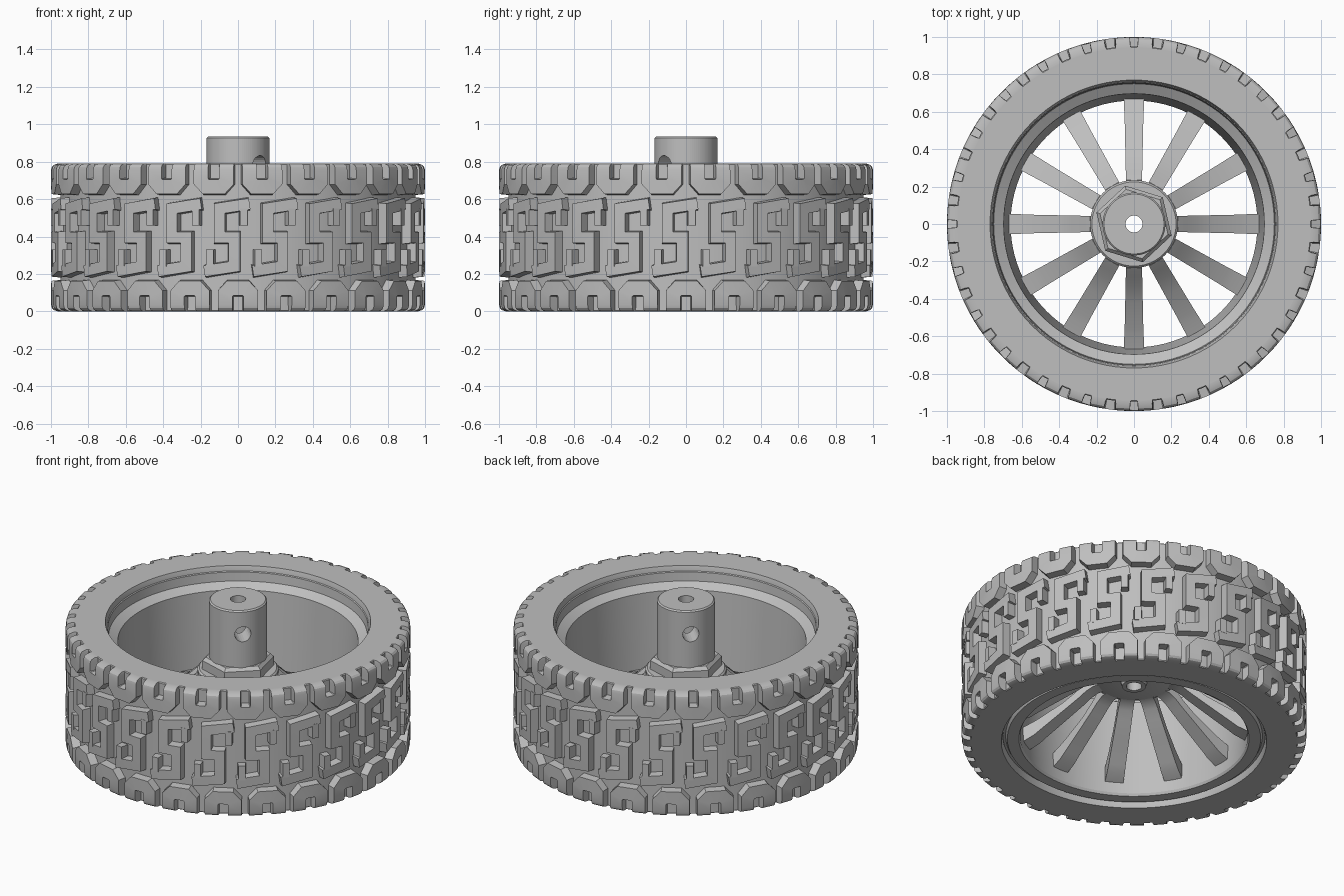
import bpy, bmesh
from math import sin, cos, tau, pi, radians, sqrt
from mathutils import Vector, Matrix

cube = bpy.data.objects.get("Cube")
if cube:
    bpy.data.objects.remove(cube, do_unlink=True)

grey = bpy.data.materials.new("plain grey")
grey.use_nodes = True
colour = (0.52, 0.52, 0.52, 1)
grey.diffuse_color = colour
grey.node_tree.nodes["Principled BSDF"].inputs["Base Color"].default_value = colour

H = 0.79        # tyre width
COUNT = 24      # tread repeats
PITCH = tau / COUNT
BASE = 0.95     # groove floor radius
ROUND = 0.035   # shoulder rounding


def finish(name, bm, angle=30):
    bmesh.ops.recalc_face_normals(bm, faces=bm.faces[:])
    me = bpy.data.meshes.new(name)
    bm.to_mesh(me)
    bm.free()
    me.materials.append(grey)
    ob = bpy.data.objects.new(name, me)
    bpy.context.collection.objects.link(ob)
    bpy.ops.object.select_all(action='DESELECT')
    ob.select_set(True)
    bpy.context.view_layer.objects.active = ob
    if angle:
        bpy.ops.object.shade_smooth_by_angle(angle=radians(angle))
    return ob


def skin(bm, rings, loop=False):
    """Join matching closed rings of points, capping the ends unless looped."""
    rows = [[bm.verts.new(p) for p in ring] for ring in rings]
    n = len(rows[0])
    pairs = list(zip(rows, rows[1:]))
    if loop:
        pairs.append((rows[-1], rows[0]))
    else:
        bm.faces.new(rows[0])
        bm.faces.new(rows[-1])
    for a, b in pairs:
        for i in range(n):
            j = (i + 1) % n
            bm.faces.new((a[i], a[j], b[j], b[i]))


def lathe(name, profile, sides=96, turn=0.0, angle=30):
    bm = bmesh.new()
    rings = []
    for k in range(sides):
        a = turn + tau * k / sides
        rings.append([(r * cos(a), r * sin(a), z) for r, z in profile])
    skin(bm, rings, loop=True)
    return finish(name, bm, angle)


def wrap(u, z, r):
    """Wrap a flat tread point around the tyre; u = 0 faces the front."""
    return (r * sin(u), -r * cos(u), z)


def tread_top(z):
    d = max(0.0, abs(z - H / 2) - H / 2 + ROUND)
    return 1.0 - ROUND + sqrt(max(0.0, ROUND ** 2 - d ** 2))


def tread_bar(bm, path, half, shift):
    """Raised bar with sloping walls along a flat path."""
    pts = [Vector(p) for p in path]
    rings = []
    for i, p in enumerate(pts):
        before = (p - pts[i - 1]).normalized() if i else None
        after = (pts[i + 1] - p).normalized() if i < len(pts) - 1 else None
        d1, d2 = before or after, after or before
        n1, n2 = Vector((-d1.y, d1.x)), Vector((-d2.y, d2.x))
        miter = (n1 + n2) / (1 + n1.dot(n2))
        ring = []
        for side, w, top in ((-1, half, False), (-1, half - .006, True),
                             (1, half - .006, True), (1, half, False)):
            q = p + miter * side * w
            z = min(max(q.y, 0.0), H)
            ring.append(wrap(q.x + shift, z, tread_top(z) if top else BASE - .01))
        rings.append(ring)
    skin(bm, rings)


# Tyre body under the tread
lathe("tyre_body", [(.76, .03), (.77, 0), (BASE - .005, 0), (BASE, .005), (BASE, H - .005),
                    (BASE - .005, H), (.77, H), (.76, H - .03)])

# Stepped centre blocks: a squared S whose arms carry a second leg
s_path = [(.112, .575), (-.05, .55), (-.05, .395), (.03, .395), (.03, .24), (-.132, .215)]
bm = bmesh.new()
for k in range(COUNT):
    shift = k * PITCH - .05
    tread_bar(bm, s_path, .036, shift)
    tread_bar(bm, [(.082, .55), (.082, .46)], .026, shift)
    tread_bar(bm, [(-.102, .24), (-.102, .33)], .026, shift)
finish("tread_centre_blocks", bm, 25)

# Shoulder blocks: U shapes open to each side wall
u_path = [(-.069, 0), (-.069, .008), (-.069, .018), (-.069, .035), (-.069, .095), (-.042, .124)]
u_path += [(-u, z) for u, z in reversed(u_path)]
for name, flip, offset in (("tread_lower_shoulder", False, 0),
                           ("tread_upper_shoulder", True, PITCH / 2)):
    path = [(u, H - z if flip else z) for u, z in u_path]
    bm = bmesh.new()
    for k in range(COUNT):
        tread_bar(bm, path, .045, k * PITCH + offset)
    finish(name, bm, 25)

# Wheel rim with a stepped upper lip and tapering well
lathe("rim", [(.765, .04), (.745, .04), (.735, .02), (.668, .02), (.66, .035),
              (.697, .668), (.75, .70), (.755, .755), (.765, .765)], sides=96, angle=18)

# Twelve spokes dropping from the hub to the rim: radius, bottom, top, half width
stations = [(.19, .40, .48, .042), (.235, .395, .475, .043), (.28, .37, .435, .044),
            (.33, .33, .385, .045), (.42, .265, .32, .047), (.56, .165, .245, .05),
            (.60, .135, .225, .052), (.675, .10, .195, .054)]
bm = bmesh.new()
for k in range(12):
    m = Matrix.Rotation(tau * k / 12, 3, 'Z')
    skin(bm, [[m @ Vector(p) for p in ((r, -w, lo), (r, w, lo), (r, w, hi), (r, -w, hi))]
              for r, lo, hi, w in stations])
finish("spokes", bm, 35)

# Hub disc with a small collar underneath
lathe("hub", [(.045, .37), (.07, .37), (.075, .395), (.20, .395), (.235, .41),
              (.235, .49), (.225, .50), (.045, .50)], sides=48)

# Hexagonal nut
lathe("hub_nut", [(.10, .49), (.21, .49), (.21, .555), (.19, .575), (.10, .575)],
      sides=6, turn=radians(-17), angle=0)

# Axle post, bored through the middle and cross drilled
post = lathe("axle_post", [(.045, .45), (.168, .45), (.168, .927), (.16, .935), (.045, .935)],
             sides=96, angle=0)
bm = bmesh.new()
bmesh.ops.create_cone(bm, cap_ends=True, segments=24, radius1=.048, radius2=.048, depth=.6,
                      matrix=Matrix.Translation((0, 0, .785)) @ Matrix.Rotation(-pi / 4, 4, 'Z')
                      @ Matrix.Rotation(pi / 2, 4, 'Y'))
cutter = finish("drill_cutter", bm, 0)
cutter.hide_render = True
bpy.context.view_layer.objects.active = post
mod = post.modifiers.new("drill", 'BOOLEAN')
mod.operation = 'DIFFERENCE'
mod.solver = 'EXACT'
mod.object = cutter
bpy.ops.object.modifier_apply(modifier=mod.name)
bpy.data.objects.remove(cutter, do_unlink=True)
